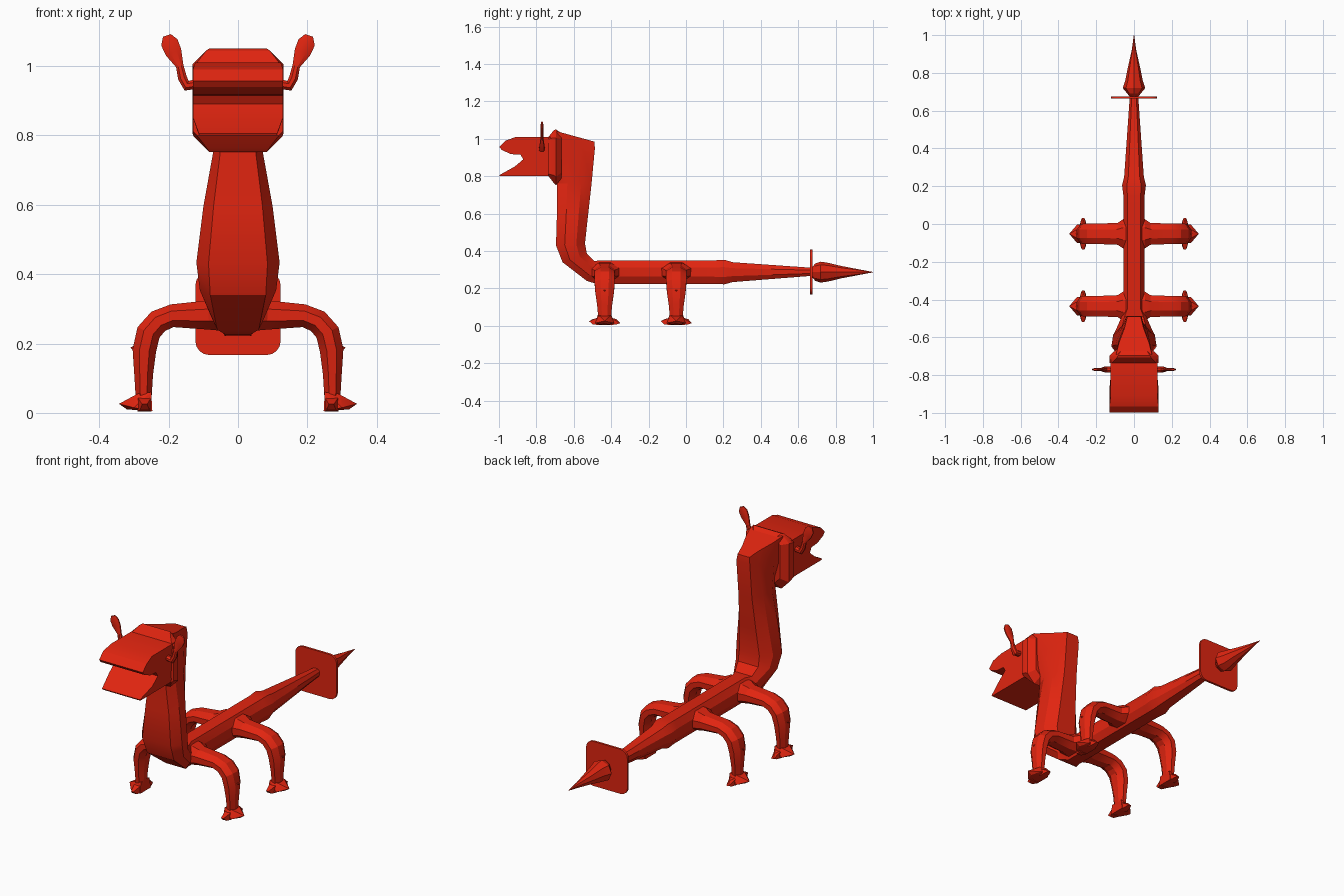
import bpy, bmesh, math
from mathutils import Vector

if "Cube" in bpy.data.objects:
    bpy.data.objects.remove(bpy.data.objects["Cube"])

red = bpy.data.materials.new("red")
red.diffuse_color = (0.75, 0.018, 0.005, 1)
red.use_nodes = True
red.node_tree.nodes["Principled BSDF"].inputs["Base Color"].default_value = red.diffuse_color


def finish(name, bm, angle=25):
    bmesh.ops.recalc_face_normals(bm, faces=bm.faces)
    me = bpy.data.meshes.new(name)
    bm.to_mesh(me)
    bm.free()
    me.materials.append(red)
    ob = bpy.data.objects.new(name, me)
    bpy.context.collection.objects.link(ob)
    bpy.ops.object.select_all(action='DESELECT')
    ob.select_set(True)
    bpy.context.view_layer.objects.active = ob
    bpy.ops.object.shade_smooth_by_angle(angle=math.radians(angle))
    return ob


def loft(name, rings, angle=25):
    """Skin a list of equal-length point rings and cap both ends."""
    bm = bmesh.new()
    vs = [[bm.verts.new(p) for p in r] for r in rings]
    n = len(vs[0])
    for a, b in zip(vs, vs[1:]):
        for i in range(n):
            j = (i + 1) % n
            bm.faces.new((a[i], a[j], b[j], b[i]))
    bm.faces.new(vs[0])
    bm.faces.new(vs[-1])
    return finish(name, bm, angle)


def tube(name, path, y, side, n=8):
    """Tube in an x-z plane; path rows are x, z, in-plane radius, y radius."""
    rings = []
    k = 1 / math.cos(math.pi / n)
    for i, (x, z, r, ry) in enumerate(path):
        a, b = path[max(i - 1, 0)], path[min(i + 1, len(path) - 1)]
        t = Vector((b[0] - a[0], b[1] - a[1])).normalized()
        ring = []
        for s in range(n):
            th = 2 * math.pi * (s + .5) / n
            c, d = r * k * math.cos(th), ry * k * math.sin(th)
            ring.append((side * (x - t.y * c), y + d, z + t.x * c))
        rings.append(ring)
    return loft(name, rings)


def hull(name, pts):
    bm = bmesh.new()
    for p in pts:
        bm.verts.new(p)
    bmesh.ops.convex_hull(bm, input=bm.verts)
    return finish(name, bm)


# Neck, body and tail: front/bottom point, back/top point, four half widths
spine = [
    (-.69, 1.04, -.49, .985, .095, .08, .05, .035),
    (-.69, .90, -.487, .95, .09, .085, .055, .04),
    (-.69, .76, -.505, .76, .05, .07, .07, .04),
    (-.69, .60, -.525, .58, .07, .10, .09, .05),
    (-.695, .43, -.54, .44, .085, .12, .11, .06),
    (-.66, .34, -.53, .385, .08, .11, .10, .06),
    (-.53, .24, -.49, .347, .06, .075, .07, .05),
    (-.48, .225, -.45, .35, .035, .056, .056, .035),
    (.15, .225, .15, .35, .035, .056, .056, .035),
    (.205, .222, .205, .353, .038, .063, .063, .038),
    (.25, .234, .25, .34, .03, .052, .052, .03),
    (.68, .268, .68, .31, .012, .022, .022, .012),
]
rings = []
for fy, fz, by, bz, *w in spine:
    half = [(wi, fy + (by - fy) * t, fz + (bz - fz) * t)
            for wi, t in zip(w, (0, .3, .7, 1))]
    rings.append(half + [(-x, y, z) for x, y, z in reversed(half)])
loft("neck_body_tail", rings)

# Tail plate: rounded square
plate = []
for y in (.664, .676):
    ring = []
    for q in range(4):
        cx = .083 * (1 if q in (0, 3) else -1)
        cz = .287 + .08 * (1 if q < 2 else -1)
        for s in range(5):
            th = math.pi / 2 * (q + s / 4)
            ring.append((cx + .04 * math.cos(th), y, cz + .04 * math.sin(th)))
    plate.append(ring)
loft("tail_plate", plate)

# Tail spike: y, half width, half height
spike = []
for y, w, h in [(.67, .02, .02), (.69, .035, .046), (.72, .06, .056), (.76, .046, .05),
                (.83, .032, .033), (.92, .012, .016), (1.0, .001, .001)]:
    spike.append([(w * math.cos(k * math.pi / 4), y, .287 + h * math.sin(k * math.pi / 4))
                  for k in range(8)])
loft("tail_spike", spike)

# Head with open jaws: side profile extruded across x, slightly rounded
profile = [(-.70, 1.01), (-.91, 1.01), (-.965, .99), (-.998, .957), (-.985, .94),
           (-.935, .918), (-.885, .915), (-.87, .89), (-.915, .852), (-.998, .806),
           (-.995, .80), (-.70, .80)]
bm = bmesh.new()
face = bm.faces.new([bm.verts.new((-.13, y, z)) for y, z in profile])
ext = bmesh.ops.extrude_face_region(bm, geom=[face])
bmesh.ops.translate(bm, vec=(.26, 0, 0),
                    verts=[v for v in ext["geom"] if isinstance(v, bmesh.types.BMVert)])
# lower jaw narrows toward its underside, crown narrows slightly
for v in bm.verts:
    if v.co.z < .81:
        v.co.x *= .87
    elif v.co.z > 1:
        v.co.x *= .95
finish("head", bm)

# Collar behind the head: y, bottom, top, half width, chamfer
collar = []
for y, z0, z1, w, c in [(-.735, .80, 1.01, .13, .012), (-.708, .765, 1.045, .131, .04),
                        (-.695, .752, 1.05, .128, .045), (-.665, .79, 1.03, .095, .03)]:
    half = [(w - c, y, z0), (w, y, z0 + c), (w, y, z1 - c), (w - c, y, z1)]
    collar.append(half + [(-x, a, b) for x, a, b in reversed(half)])
loft("head_collar", collar)

leg_path = [(.0, .287, .052, .085), (.055, .287, .05, .078), (.085, .282, .042, .058),
            (.19, .28, .033, .054), (.23, .264, .034, .054), (.258, .232, .035, .054),
            (.27, .18, .034, .050), (.272, .11, .027, .040), (.272, .03, .022, .033)]
ear_path = [(.12, .948, .014, .015), (.148, .943, .015, .016), (.16, .965, .013, .013),
            (.168, 1.0, .011, .009), (.186, 1.04, .024, .008), (.198, 1.068, .025, .008),
            (.205, 1.088, .012, .005)]

for side, label in ((1, "right"), (-1, "left")):
    tube(label + "_ear", ear_path, -.77, side)
    for y, end in ((-.435, "front"), (-.052, "back")):
        tag = f"{end}_{label}_"
        tube(tag + "leg", leg_path, y, side)
        # outer claw with a broad foot pad
        hull(tag + "foot", [(side * x, y + dy, z) for x, dy, z in [
            (.25, -.036, .06), (.25, .036, .06), (.29, -.03, .055), (.29, .03, .055),
            (.247, -.045, .005), (.247, .045, .005), (.30, -.05, .015), (.30, .05, .015),
            (.30, -.035, .04), (.30, .035, .04), (.343, 0, .026), (.32, 0, .01)]])
        # fore and aft toes
        for d, tip in ((-1, .025), (1, .014)):
            hull(tag + "toe", [(side * x, y + d * dy, z) for x, dy, z in [
                (.25, .03, .004), (.29, .03, .004), (.25, .03, .045), (.29, .03, .045),
                (.255, .065, .008), (.283, .065, .008), (.269, .065, .035),
                (.262, .083, tip), (.276, .083, tip)]])
        # elbow spur
        hull(tag + "spur", [(side * x, y + dy, z) for x, dy, z in [
            (.29, -.018, .20), (.29, .018, .20), (.285, 0, .165), (.31, 0, .188)]])
